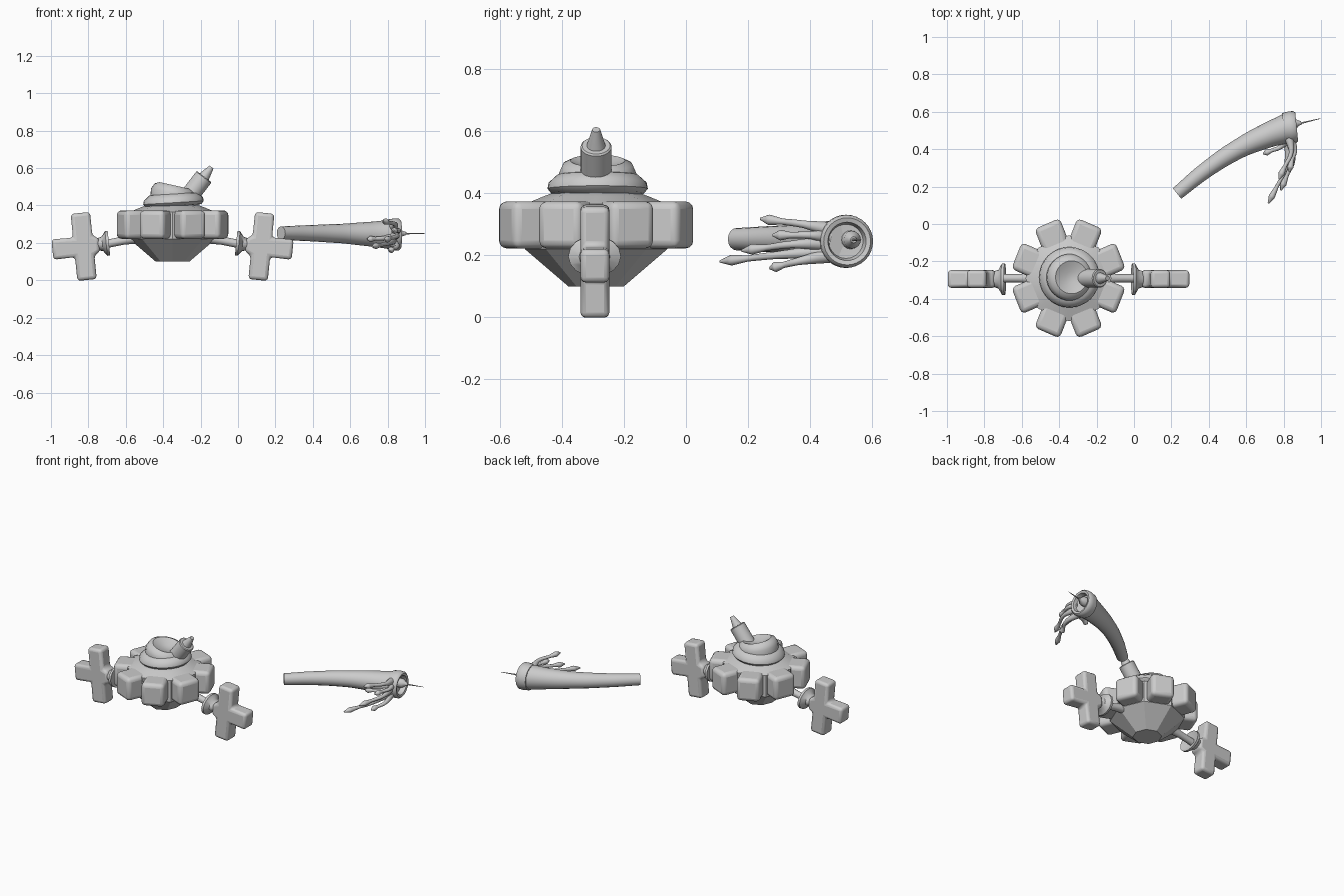
import bpy, bmesh, math
from mathutils import Matrix, Vector

old = bpy.data.objects.get("Cube")
if old:
    bpy.data.objects.remove(old, do_unlink=True)

grey = bpy.data.materials.new("plain_grey")
grey.use_nodes = True
colour = (0.6, 0.6, 0.6, 1)
grey.diffuse_color = colour
grey.node_tree.nodes["Principled BSDF"].inputs["Base Color"].default_value = colour

CX, CY = -0.35, -0.29  # hull axis


def finish(name, bm, angle=40, bevel=0, segments=3):
    """Turn a bmesh into a shaded object, optionally with rounded edges."""
    bmesh.ops.recalc_face_normals(bm, faces=bm.faces)
    mesh = bpy.data.meshes.new(name)
    bm.to_mesh(mesh)
    bm.free()
    mesh.materials.append(grey)
    ob = bpy.data.objects.new(name, mesh)
    bpy.context.collection.objects.link(ob)
    if bevel:
        mod = ob.modifiers.new("round", "BEVEL")
        mod.width, mod.segments = bevel, segments
    bpy.ops.object.select_all(action="DESELECT")
    ob.select_set(True)
    bpy.context.view_layer.objects.active = ob
    bpy.ops.object.shade_smooth_by_angle(angle=math.radians(angle))
    return ob


def lathe(name, profile, matrix, sides=32, angle=40):
    """Revolve (radius, height) points about z, cap the ends, then place."""
    bm = bmesh.new()
    rings = []
    for r, h in profile:
        rings.append([bm.verts.new((r * math.cos(math.tau * k / sides),
                                    r * math.sin(math.tau * k / sides), h)) for k in range(sides)])
    for a, b in zip(rings, rings[1:]):
        for k in range(sides):
            n = (k + 1) % sides
            bm.faces.new((a[k], a[n], b[n], b[k]))
    bm.faces.new(rings[0])
    bm.faces.new(rings[-1])
    bm.transform(matrix)
    return finish(name, bm, angle)


def aim(origin, direction):
    """Matrix placing local z along a direction."""
    return Matrix.Translation(origin) @ Vector(direction).to_track_quat("Z", "Y").to_matrix().to_4x4()


def tube(name, points, radii, sides=4):
    """Sweep a round tube of varying radius along a smooth path."""
    curve = bpy.data.curves.new(name, "CURVE")
    curve.dimensions = "3D"
    curve.bevel_depth, curve.bevel_resolution = 1, sides
    curve.use_fill_caps = True
    curve.resolution_u = 8
    line = curve.splines.new("BEZIER")
    line.bezier_points.add(len(points) - 1)
    for p, co, r in zip(line.bezier_points, points, radii):
        p.co, p.radius = co, r
        p.handle_left_type = p.handle_right_type = "AUTO"
    curve.materials.append(grey)
    ob = bpy.data.objects.new(name, curve)
    bpy.context.collection.objects.link(ob)
    bpy.ops.object.select_all(action="DESELECT")
    ob.select_set(True)
    bpy.context.view_layer.objects.active = ob
    bpy.ops.object.convert(target="MESH")
    bpy.ops.object.shade_smooth_by_angle(angle=math.radians(50))
    return ob


# Eight-sided hull with a tapered underside
lathe("hull", [(0.09, 0.1), (0.23, 0.22), (0.23, 0.365), (0.17, 0.39), (0.13, 0.405)],
      Matrix.Translation((CX, CY, 0)), sides=8, angle=25)

# Ring of rounded blocks
for i in range(8):
    bm = bmesh.new()
    bmesh.ops.create_cube(bm, size=1)
    bm.transform(Matrix.Translation((CX, CY, 0.298))
                 @ Matrix.Diagonal((0.97, 1.02, 1, 1))
                 @ Matrix.Rotation(math.tau * (i + 0.5) / 8, 4, "Z")
                 @ Matrix.Translation((0.235, 0, 0))
                 @ Matrix.Diagonal((0.15, 0.15, 0.152, 1)))
    finish(f"ring_block_{i + 1}", bm, bevel=0.025)

# Turret base, thicker on its left side
lean = Matrix.Identity(4)
lean[2][0] = 0.06
lathe("turret_base", [(0.11, -0.01), (0.15, 0), (0.162, 0.015), (0.158, 0.035),
                      (0.13, 0.06), (0.06, 0.075)],
      Matrix.Translation((CX + 0.005, CY + 0.005, 0.4)) @ lean)

# Tilted cap with a shallow dish in the top
lathe("turret_cap", [(0.12, -0.03), (0.125, 0.01), (0.112, 0.04), (0.088, 0.052),
                     (0.072, 0.046), (0.03, 0.032), (0.005, 0.03)],
      Matrix.Translation((CX + 0.005, CY + 0.005, 0.455)) @ Matrix.Rotation(0.22, 4, "Y"))

# Gun barrel with a tapered muzzle
lathe("gun", [(0.05, -0.03), (0.05, 0.12), (0.045, 0.125), (0.03, 0.125), (0.013, 0.19)],
      aim((CX + 0.093, CY, 0.455), (0.6, 0, 0.78)))

# Arm, collar and cross-shaped paddle on each side
flip = Matrix.Translation((2 * CX, 0, 0)) @ Matrix.Diagonal((-1, 1, 1, 1))
for side, place in (("left", Matrix.Identity(4)), ("right", flip)):
    lathe(f"{side}_arm", [(0.035, 0), (0.022, 0.12), (0.022, 0.23)],
          place @ aim((-0.2, CY, 0.235), (1, 0, -0.2)), sides=16)
    lathe(f"{side}_collar", [(0.02, 0.015), (0.085, -0.005), (0.085, 0.01), (0.05, 0.03), (0.035, 0.075)],
          place @ aim((-0.005, CY - 0.005, 0.198), (1, 0, -0.1)) @ Matrix.Diagonal((1, 0.78, 1, 1)), sides=16)

    bm = bmesh.new()
    w, top, out, back = 0.052, 0.18, 0.168, 0.085
    outline = [(w, w), (w, top), (-w, top), (-w, w), (-back, w * 0.7), (-back, -w * 0.7),
               (-w, -w), (-w, -top), (w, -top), (w, -w), (out, -w * 1.05), (out, w * 1.05)]
    base = bm.faces.new([bm.verts.new((x, -0.047, z)) for x, z in outline])
    grown = bmesh.ops.extrude_face_region(bm, geom=[base])["geom"]
    bmesh.ops.translate(bm, vec=(0, 0.094, 0),
                        verts=[v for v in grown if isinstance(v, bmesh.types.BMVert)])
    bm.transform(place @ Matrix.Translation((0.125, CY - 0.004, 0.181)) @ Matrix.Rotation(0.1, 4, "Y"))
    finish(f"{side}_paddle", bm, bevel=0.026)

# Separate curved trunk, flaring towards its mouth
tube("trunk", [(0.23, 0.163, 0.252), (0.38, 0.285, 0.252), (0.556, 0.4, 0.25),
               (0.71, 0.472, 0.247), (0.83, 0.515, 0.245)],
     [0.036, 0.043, 0.052, 0.066, 0.08], sides=6)

# Mouth rim with a hollow, a stub and a thin needle
mouth = aim((0.82, 0.515, 0.245), (1, 0.1, 0))
lathe("mouth_rim", [(0.08, -0.02), (0.086, 0.015), (0.085, 0.04), (0.076, 0.05),
                    (0.062, 0.046), (0.055, 0.015), (0.02, 0.012)], mouth, angle=60)
lathe("mouth_stub", [(0.03, 0.01), (0.028, 0.045), (0.014, 0.06), (0.01, 0.075)],
      aim((0.82, 0.53, 0.25), (1, 0.15, 0)), sides=16)
lathe("needle", [(0.005, 0), (0.0015, 0.125)],
      aim((0.876, 0.535, 0.25), (1, 0.24, 0)), sides=8)

# Feelers with swollen tips hanging from the mouth
root = Vector((0.83, 0.46, 0.245))
feelers = [((0.81, 0.29, 0.2), (0.718, 0.11, 0.18)),
           ((0.85, 0.36, 0.18), (0.81, 0.27, 0.158)),
           ((0.85, 0.34, 0.235), (0.785, 0.18, 0.215)),
           ((0.84, 0.38, 0.3), (0.775, 0.24, 0.318)),
           ((0.78, 0.41, 0.225), (0.69, 0.375, 0.22)),
           ((0.86, 0.4, 0.265), (0.83, 0.28, 0.265))]
for i, (mid, tip) in enumerate(feelers):
    mid, tip = Vector(mid), Vector(tip)
    start = root + Vector((0, 0, (mid.z - root.z) * 0.7))
    tube(f"feeler_{i + 1}", [start, mid, mid.lerp(tip, 0.5), mid.lerp(tip, 0.8), tip],
         [0.024, 0.012, 0.01, 0.017, 0.004])
